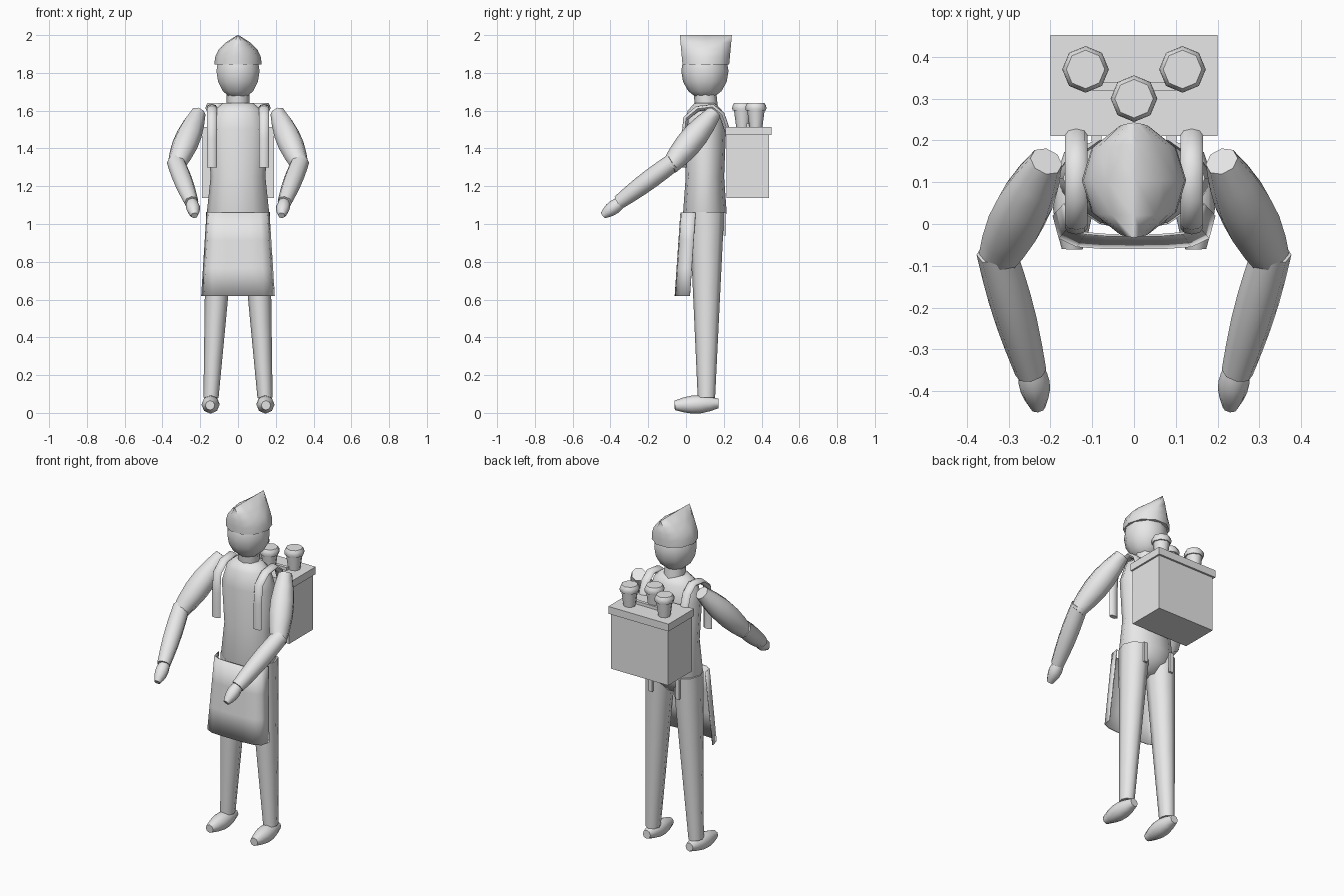
import bpy, bmesh, math
from mathutils import Vector, Matrix

default_cube = bpy.data.objects.get("Cube")
if default_cube:
    bpy.data.objects.remove(default_cube, do_unlink=True)

GREY = (.8, .8, .8, 1)
grey = bpy.data.materials.new("plain_grey")
grey.use_nodes = True
grey.diffuse_color = GREY
grey.node_tree.nodes["Principled BSDF"].inputs["Base Color"].default_value = GREY


def finish(name, bm):
    """Turn a bmesh into a shaded object."""
    bmesh.ops.recalc_face_normals(bm, faces=bm.faces)
    mesh = bpy.data.meshes.new(name)
    bm.to_mesh(mesh)
    bm.free()
    mesh.materials.append(grey)
    part = bpy.data.objects.new(name, mesh)
    bpy.context.collection.objects.link(part)
    bpy.ops.object.select_all(action='DESELECT')
    part.select_set(True)
    bpy.context.view_layer.objects.active = part
    bpy.ops.object.shade_smooth_by_angle(angle=math.radians(60))
    return part


def loft(name, rings, sides=8):
    """Skin elliptical rings of (centre, half width, half depth)."""
    bm = bmesh.new()
    loops = []
    last = len(rings) - 1
    for i, (centre, width, depth) in enumerate(rings):
        ahead, behind = rings[min(i + 1, last)][0], rings[max(i - 1, 0)][0]
        along = (ahead - behind).normalized()
        across = Vector((1, 0, 0))
        across = (across - along * along.dot(across)).normalized()
        outward = along.cross(across)
        loop = []
        for k in range(sides):
            angle = math.tau * k / sides
            offset = across * math.cos(angle) * width + outward * math.sin(angle) * depth
            loop.append(bm.verts.new(centre + offset))
        loops.append(loop)
    for lower, upper in zip(loops, loops[1:]):
        for k in range(sides):
            following = (k + 1) % sides
            bm.faces.new((lower[k], lower[following], upper[following], upper[k]))
    bm.faces.new(loops[0])
    bm.faces.new(loops[-1])
    return finish(name, bm)


def tapered(name, start, end, start_radius, end_radius, bulge=0, depth=1, steps=5):
    """Straight limb whose radius changes evenly, swelling in the middle."""
    start, end = Vector(start), Vector(end)
    rings = []
    for i in range(steps + 1):
        t = i / steps
        radius = start_radius + (end_radius - start_radius) * t + bulge * math.sin(math.pi * t)
        rings.append((start.lerp(end, t), radius, radius * depth))
    return loft(name, rings)


def box(name, centre, size):
    bm = bmesh.new()
    placement = Matrix.Translation(centre) @ Matrix.Diagonal((*size, 1))
    bmesh.ops.create_cube(bm, size=1, matrix=placement)
    return finish(name, bm)


def both_sides():
    """Give each side's name and a function that mirrors a left-hand point."""
    for side, sign in (("left", 1), ("right", -1)):
        yield side, lambda x, y, z, sign=sign: Vector((sign * x, y, z))


# Torso: crotch, hips, waist, chest, shoulders and collar
torso = []
for height, width in ((.94, .06), (1, .14), (1.06, .165), (1.25, .145), (1.5, .16), (1.6, .13), (1.64, .08)):
    torso.append((Vector((0, .1, height)), width, width * .7))
loft("torso", torso, sides=12)

# Head and neck
head = bmesh.new()
egg = Matrix.Translation((0, .1, 1.81)) @ Matrix.Diagonal((.12, .125, .15, 1))
bmesh.ops.create_uvsphere(head, u_segments=10, v_segments=8, radius=1, matrix=egg)
finish("head", head)
tapered("neck", (0, .11, 1.6), (0, .1, 1.7), .06, .06)

# Cap: oval at the brim, pinched into a ridge running front to back
cap = []
for i in range(5):
    t = i / 4
    width = .125 * (1 - .98 * t ** 2.5)
    cap.append((Vector((0, .105, 1.845 + .155 * t)), width, .13 + .015 * t))
loft("cap", cap, sides=10)

# Apron: a thin sheet curving round the front of the legs and flaring downward
apron = bmesh.new()
columns, rows = 8, 3
points = []
for row in range(rows + 1):
    drop = row / rows
    for column in range(columns + 1):
        s = 2 * column / columns - 1
        front = -.03 - .03 * drop
        x = (.167 + .028 * drop) * math.sin(s * math.pi / 2)
        points.append(apron.verts.new((x, front + .08 * s ** 4, 1.06 - .44 * drop)))
for row in range(rows):
    for column in range(columns):
        a = row * (columns + 1) + column
        b = a + columns + 1
        apron.faces.new((points[a], points[b], points[b + 1], points[a + 1]))
sheet = finish("apron", apron).modifiers.new("thickness", 'SOLIDIFY')
sheet.thickness = .006

for side, at in both_sides():
    # Legs and shoes
    tapered(side + "_leg", at(.09, .11, 1.06), at(.143, .108, .08), .08, .04, depth=1.15)
    tapered(side + "_shoe", at(.142, .172, .05), at(.148, -.06, .04), .025, .025, bulge=.024)

    # Arms reaching forward
    tapered(side + "_upper_arm", at(.21, .15, 1.59), at(.33, -.09, 1.3), .04, .045, bulge=.027)
    tapered(side + "_forearm", at(.33, -.065, 1.33), at(.247, -.355, 1.115), .048, .038, bulge=.008)
    tapered(side + "_hand", at(.245, -.34, 1.12), at(.23, -.44, 1.045), .028, .018, bulge=.014)

    # Strap over the shoulder, hanging down the chest
    path = [(.22, 1.49), (.19, 1.58), (.14, 1.62), (.06, 1.61), (0, 1.56), (-.01, 1.45), (-.01, 1.3)]
    loft(side + "_shoulder_strap", [(at(.138, y, z), .027, .015) for y, z in path])

    # Loose end of the apron tie
    box(side + "_apron_tie", at(.09, .205, 1), (.024, .014, .12))

# Carried box with its lid
box("carry_box", (0, .328, 1.305), (.38, .225, .335))
box("carry_box_lid", (0, .331, 1.492), (.4, .242, .044))
box("lid_handle", (0, .33, 1.522), (.2, .02, .02))

# Drink cups standing on the lid
for place, x, y in (("left", .116, .37), ("right", -.116, .37), ("middle", 0, .3)):
    tapered(place + "_cup", (x, y, 1.51), (x, y, 1.6), .034, .046, steps=1)
    tapered(place + "_cup_lid", (x, y, 1.6), (x, y, 1.64), .053, .046, bulge=.006, steps=3)
